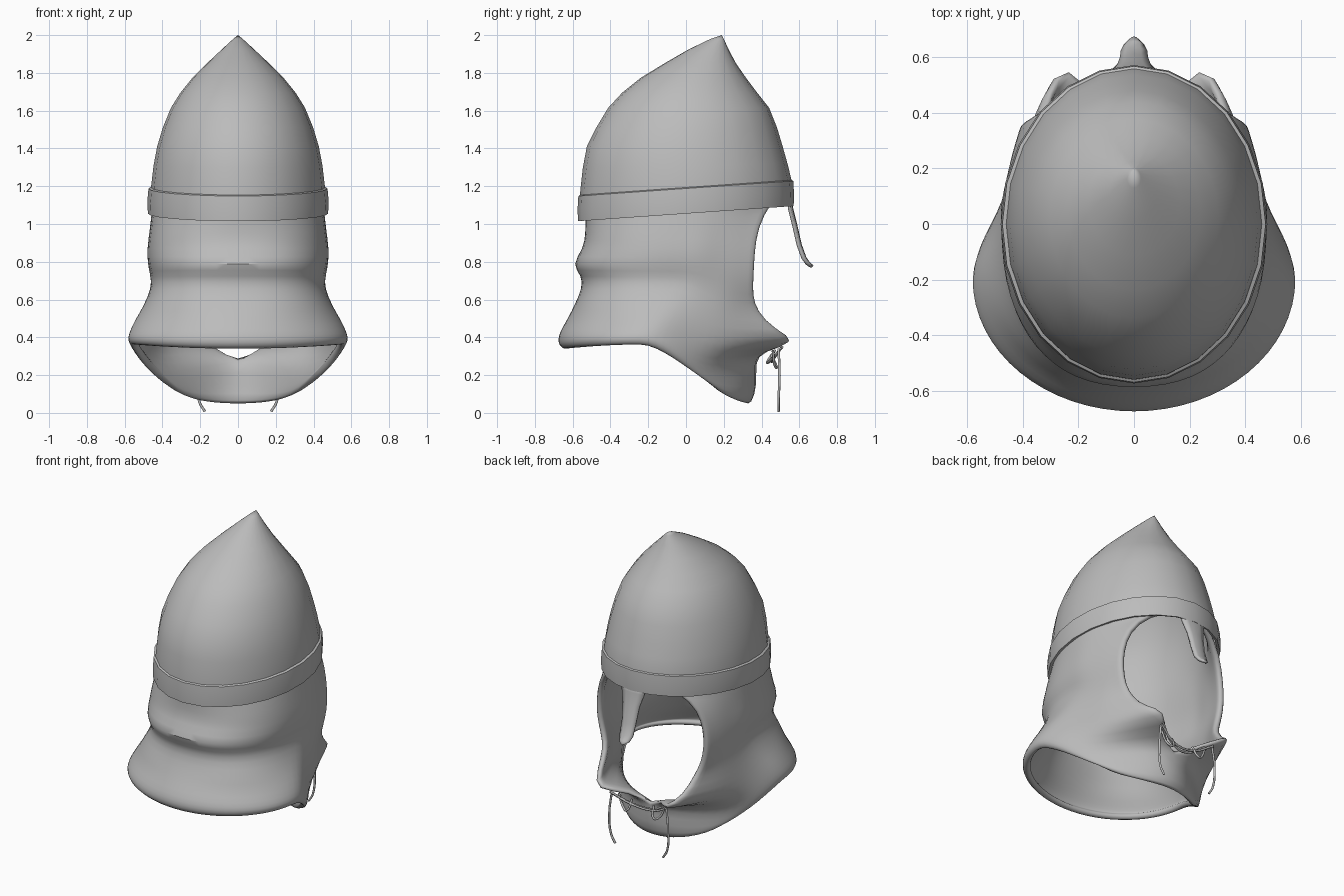
import bpy, bmesh, math
from mathutils import Vector

if "Cube" in bpy.data.objects:
    bpy.data.objects.remove(bpy.data.objects["Cube"])

steel = bpy.data.materials.new("steel_grey")
steel.diffuse_color = (0.5, 0.5, 0.5, 1)
steel.use_nodes = True
steel.node_tree.nodes["Principled BSDF"].inputs["Base Color"].default_value = steel.diffuse_color


def make(name, bm, angle=50):
    bmesh.ops.recalc_face_normals(bm, faces=bm.faces)
    me = bpy.data.meshes.new(name)
    bm.to_mesh(me)
    bm.free()
    me.materials.append(steel)
    ob = bpy.data.objects.new(name, me)
    bpy.context.collection.objects.link(ob)
    bpy.ops.object.select_all(action='DESELECT')
    ob.select_set(True)
    bpy.context.view_layer.objects.active = ob
    bpy.ops.object.shade_smooth_by_angle(angle=math.radians(angle))
    return ob


def skin(bm, rows, closed):
    """Bridge rows of points into quads."""
    vs = [[bm.verts.new(p) for p in r] for r in rows]
    n = len(rows[0])
    for a, b in zip(vs, vs[1:]):
        for i in range(n if closed else n - 1):
            j = (i + 1) % n
            bm.faces.new((a[i], a[j], b[j], b[i]))
    return vs


def oval(rx, y0, y1, z, tilt=0, n=24):
    pts = []
    for i in range(n):
        a = 2 * math.pi * i / n
        y = (y0 + y1) / 2 + (y1 - y0) / 2 * math.sin(a)
        pts.append(Vector((rx * math.cos(a), y, z + tilt * y)))
    return pts


# Pointed skull dome: half width, back y, face y, height, tilt
dome = [(.462, -.563, .563, 1.08, .07), (.46, -.56, .56, 1.2, .05),
        (.447, -.546, .537, 1.31, .02), (.428, -.525, .512, 1.41, 0),
        (.398, -.475, .482, 1.51, 0), (.355, -.412, .44, 1.615, 0),
        (.305, -.338, .377, 1.695, 0), (.24, -.238, .317, 1.775, 0),
        (.165, -.115, .265, 1.85, 0), (.085, .015, .225, 1.925, 0),
        (.025, .13, .2, 1.98, 0)]
bm = bmesh.new()
rings = skin(bm, [oval(*d) for d in dome], True)
tip = bm.verts.new((0, .19, 2.0))
for i in range(24):
    bm.faces.new((rings[-1][i], rings[-1][(i + 1) % 24], tip))
make("skull_dome", bm, 80)

# Brow band
bm = bmesh.new()
ring = [(.477, -.572, .57, 1.055), (.48, -.574, .572, 1.12), (.474, -.57, .568, 1.188),
        (.456, -.556, .556, 1.195), (.456, -.556, .556, 1.06)]
skin(bm, [oval(*r, .07) for r in ring + ring[:1]], True)
bmesh.ops.remove_doubles(bm, verts=bm.verts, dist=1e-5)
make("brow_band", bm, 40)

# Nose guard: half width, y, z
bm = bmesh.new()
guard = [(.09, .555, 1.13), (.08, .56, 1.08), (.058, .58, 1.0), (.048, .605, .89),
         (.045, .63, .82), (.034, .652, .79), (.014, .67, .775)]
skin(bm, [[(k * w, y - .012 * k * k, z) for k in (-1, -.5, 0, .5, 1)]
          for w, y, z in guard], False)
ob = make("nose_guard", bm)
m = ob.modifiers.new("thickness", 'SOLIDIFY')
m.thickness = .016
m.offset = 0

# Neck curtain rows: back (y, z), side, cheek and face-opening edge points
rows = [
    ((-.535, 1.04), (.455, 0, 1.08), (.415, .23, 1.1), (.27, .46, 1.11)),
    ((-.535, .95), (.467, 0, .97), (.435, .22, .97), (.37, .39, .99)),
    ((-.545, .87), (.482, 0, .87), (.452, .2, .86), (.405, .37, .85)),
    ((-.61, .785), (.478, -.02, .78), (.45, .2, .75), (.405, .365, .73)),
    ((-.553, .725), (.455, -.03, .72), (.44, .18, .65), (.38, .36, .62)),
    ((-.553, .66), (.462, -.05, .66), (.445, .17, .56), (.34, .385, .54)),
    ((-.59, .575), (.50, -.1, .57), (.455, .15, .46), (.325, .48, .44)),
    ((-.628, .5), (.545, -.15, .5), (.455, .14, .37), (.255, .61, .362)),
    ((-.67, .43), (.575, -.18, .44), (.45, .1, .29), (.11, .42, .325)),
    ((-.68, .39), (.588, -.2, .4), (.43, .1, .22), (0, .375, .262)),
    ((-.675, .355), (.582, -.2, .375), (.38, .15, .155), (0, .385, .15)),
    ((-.64, .33), (.56, -.2, .355), (.33, .2, .105), (0, .35, .04)),
]


def curtain_row(back, side, cheek, edge):
    yb, zb = back
    S, M, E = Vector(side), Vector(cheek), Vector(edge)
    pts = []
    square = 2 / 2.35 if .55 < zb < 1 else 1  # folds are boxier than the skirt
    for i in range(9):                        # quarter oval, back to side
        a = math.pi / 2 * i / 8
        s, c = math.sin(a), max(0, math.cos(a))
        pts.append(Vector((S.x * s ** square, S.y + (yb - S.y) * c ** square,
                           zb + (S.z - zb) * s * s)))
    past = E + (E - M) * .5 if E.x > 0 else Vector((-M.x, M.y, M.z))
    ctrl = [pts[5], S, M, E, past]
    for k in (1, 2):                          # spline, side to opening
        p0, p1, p2, p3 = ctrl[k - 1:k + 3]
        for i in range(1, 5):
            t = i / 4
            pts.append(.5 * (2 * p1 + (p2 - p0) * t + (2 * p0 - 5 * p1 + 4 * p2 - p3) * t * t
                             + (3 * p1 - p0 - 3 * p2 + p3) * t ** 3))
    return pts


# Hood lining under the dome continues the curtain upward as one cloth
def lining_row(rx, y0, y1, z, tilt):
    half = oval(rx * .965, y0 + .018, y1 - .018, z - .015, tilt, 32)
    return [half[(24 + i) % 32] for i in range(17)]


lining = [lining_row(*d) for d in dome[1:9]]
pole = [[Vector((0, .1, 1.87))] * 17]
bm = bmesh.new()
skin(bm, pole + lining[::-1] + [curtain_row(*r) for r in rows], False)
# Mirror to the other half and weld on the centre line
half = bmesh.ops.duplicate(bm, geom=bm.verts[:] + bm.edges[:] + bm.faces[:])["geom"]
for v in half:
    if isinstance(v, bmesh.types.BMVert):
        v.co.x = -v.co.x
bmesh.ops.remove_doubles(bm, verts=bm.verts, dist=1e-4)
ob = make("hood_and_neck_curtain", bm, 80)
m = ob.modifiers.new("thickness", 'SOLIDIFY')
m.thickness = .04
m.offset = -1
m = ob.modifiers.new("smooth", 'SUBSURF')
m.levels = m.render_levels = 1


# Chin laces
def lace(name, pts):
    cu = bpy.data.curves.new(name, 'CURVE')
    cu.dimensions = '3D'
    cu.bevel_depth = .007
    cu.bevel_resolution = 1
    cu.resolution_u = 4
    cu.use_fill_caps = True
    sp = cu.splines.new('BEZIER')
    sp.bezier_points.add(len(pts) - 1)
    for b, p in zip(sp.bezier_points, pts):
        b.co = p
        b.handle_left_type = b.handle_right_type = 'AUTO'
    cu.materials.append(steel)
    ob = bpy.data.objects.new(name, cu)
    bpy.context.collection.objects.link(ob)


for s, side in ((1, "right"), (-1, "left")):
    lace("hanging_lace_" + side, [(s * .2, .49, .34), (s * .215, .495, .2),
                                  (s * .205, .49, .06), (s * .175, .49, .007)])
    lace("short_lace_" + side, [(s * .17, .46, .33), (s * .13, .47, .25),
                                (s * .1, .48, .24), (s * .08, .45, .31)])
lace("cross_lace_upper", [(-.2, .5, .34), (-.08, .46, .28), (.07, .46, .28), (.2, .5, .34)])
lace("cross_lace_lower", [(-.16, .47, .33), (-.05, .43, .27), (.08, .45, .28), (.2, .51, .35)])
